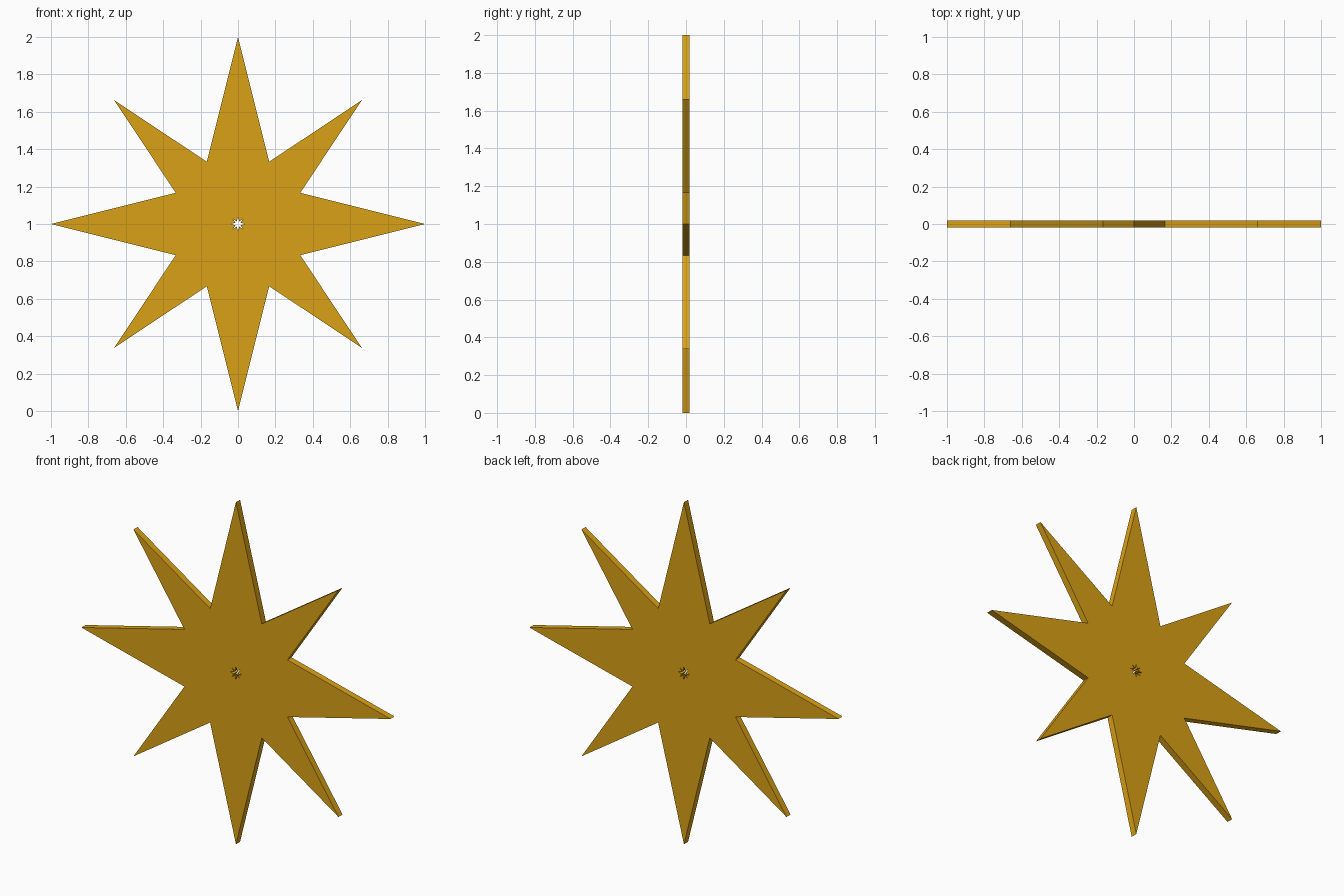
import bpy, bmesh, math

if "Cube" in bpy.data.objects:
    bpy.data.objects.remove(bpy.data.objects["Cube"])

HALF = 0.019      # half thickness
HOLE = 0.04       # hole size relative to the star

gold = bpy.data.materials.new("gold")
gold.diffuse_color = (0.70, 0.355, 0.008, 1)
gold.use_nodes = True
gold.node_tree.nodes["Principled BSDF"].inputs["Base Color"].default_value = gold.diffuse_color

# One quarter of the outline: long tip, notch, diagonal tip, notch
quarter = [(1.0, 0.0), (0.333, 0.167), (0.663, 0.663), (0.167, 0.333)]
outline = []
for k in range(4):
    c, s = round(math.cos(k * math.pi / 2)), round(math.sin(k * math.pi / 2))
    outline += [(c * x - s * z, s * x + c * z) for x, z in quarter]

bm = bmesh.new()


def ring(scale, y):
    return [bm.verts.new((x * scale, y, 1 + z * scale)) for x, z in outline]


# Four loops: outer and hole outlines on the front and back
loops = [ring(1, -HALF), ring(1, HALF), ring(HOLE, HALF), ring(HOLE, -HALF)]
n = len(outline)
for a, b in zip(loops, loops[1:] + loops[:1]):
    for i in range(n):
        j = (i + 1) % n
        bm.faces.new((a[i], a[j], b[j], b[i]))
bmesh.ops.recalc_face_normals(bm, faces=bm.faces)

# Flat eight-pointed star plate with a star-shaped hole
mesh = bpy.data.meshes.new("star_plate")
bm.to_mesh(mesh)
bm.free()
mesh.materials.append(gold)
star = bpy.data.objects.new("star_plate", mesh)
bpy.context.collection.objects.link(star)
